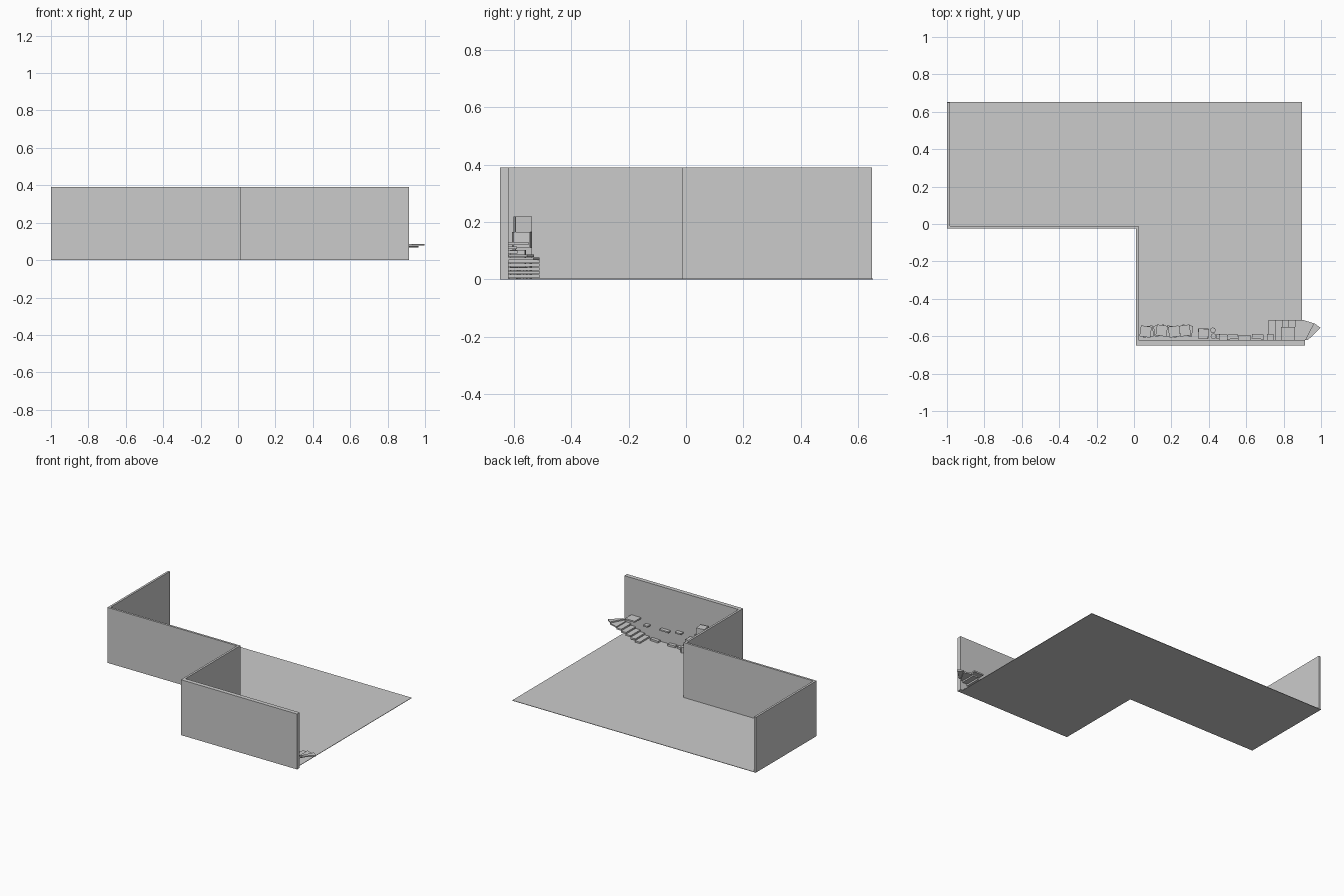
import bpy, bmesh, math
from mathutils import Matrix

if "Cube" in bpy.data.objects:
    bpy.data.objects.remove(bpy.data.objects["Cube"])


def prism(name, outline, z0, z1):
    """Extrude a flat outline (counter-clockwise) from z0 to z1."""
    bm = bmesh.new()
    face = bm.faces.new([bm.verts.new((x, y, z0)) for x, y in outline])
    ext = bmesh.ops.extrude_face_region(bm, geom=[face], use_keep_orig=True)
    for v in ext["geom"]:
        if isinstance(v, bmesh.types.BMVert):
            v.co.z = z1
    bmesh.ops.recalc_face_normals(bm, faces=bm.faces)
    return finish(name, bm)


def finish(name, bm):
    mesh = bpy.data.meshes.new(name)
    bm.to_mesh(mesh)
    bm.free()
    obj = bpy.data.objects.new(name, mesh)
    bpy.context.collection.objects.link(obj)
    return obj


def box(name, x0, x1, y0, y1, z0, z1, turn=0):
    """Box given by its extents, turned about its own vertical axis."""
    bm = bmesh.new()
    bmesh.ops.create_cube(bm, size=1)
    bm.transform(Matrix.Diagonal((x1 - x0, y1 - y0, z1 - z0, 1)))
    obj = finish(name, bm)
    obj.location = ((x0 + x1) / 2, (y0 + y1) / 2, (z0 + z1) / 2)
    obj.rotation_euler.z = math.radians(turn)
    return obj


# L-shaped floor
prism("floor", [(-1, -0.02), (0.015, -0.02), (0.015, -0.645), (0.897, -0.645),
                (0.897, 0.652), (-1, 0.652)], 0, 0.003)

# Continuous stepped wall along the left and front sides
prism("wall", [(-1, 0.65), (-1, -0.025), (0.01, -0.025), (0.01, -0.65),
               (0.915, -0.65), (0.915, -0.62), (0.025, -0.62), (0.025, -0.01),
               (-0.985, -0.01), (-0.985, 0.65)], 0, 0.39)

# Straight flight of slab treads rising to the right
for i in range(5):
    x = 0.718 + i * 0.036
    z = 0.005 + i * 0.013
    box(f"stair_tread_{i}", x, x + 0.038, -0.62, -0.512, z, z + 0.011)

# Winder treads at the head of the stairs
prism("winder_tread_0", [(0.9, -0.62), (0.915, -0.62), (0.965, -0.532),
                         (0.9, -0.512)], 0.067, 0.076)
prism("winder_tread_1", [(0.915, -0.62), (0.93, -0.62), (0.998, -0.555),
                         (0.962, -0.53)], 0.077, 0.086)

# Thin shelves on the front wall
box("wide_shelf", 0.785, 0.86, -0.62, -0.55, 0.12, 0.13)
box("end_shelf", 0.712, 0.745, -0.62, -0.588, 0.09, 0.1)
box("long_shelf", 0.555, 0.625, -0.62, -0.595, 0.09, 0.1)
box("short_shelf", 0.455, 0.5, -0.62, -0.59, 0.105, 0.115)

# Low slabs lying on the floor
for i, (a, b) in enumerate([(0.63, 0.695), (0.5, 0.555), (0.44, 0.485)]):
    box(f"low_slab_{i}", a, b, -0.615, -0.59, 0.003, 0.016, (-4, 5, -7)[i])

# Stacks of crates in the corner
stacks = [(0.068, -0.575, 2), (0.142, -0.57, 3), (0.208, -0.575, 3), (0.278, -0.57, 4)]
for s, (cx, cy, count) in enumerate(stacks):
    for k in range(count):
        off = 0.006 * (-1) ** k
        box(f"crate_{s}_{k}", cx - 0.029 + off, cx + 0.029 + off, cy - 0.029, cy + 0.029,
            0.003 + k * 0.054, 0.057 + k * 0.054, 8 * (-1) ** (s + k))
for k in range(2):
    box(f"single_crate_{k}", 0.343, 0.398, -0.613, -0.56, 0.003 + k * 0.05, 0.053 + k * 0.05, -4 * k)

# Small faceted drums beside the crates
for i, (x, y) in enumerate([(0.425, -0.6), (0.422, -0.568)]):
    bm = bmesh.new()
    bmesh.ops.create_cone(bm, cap_ends=True, segments=8, radius1=0.015, radius2=0.015, depth=0.04)
    finish(f"drum_{i}", bm).location = (x, y, 0.023)
